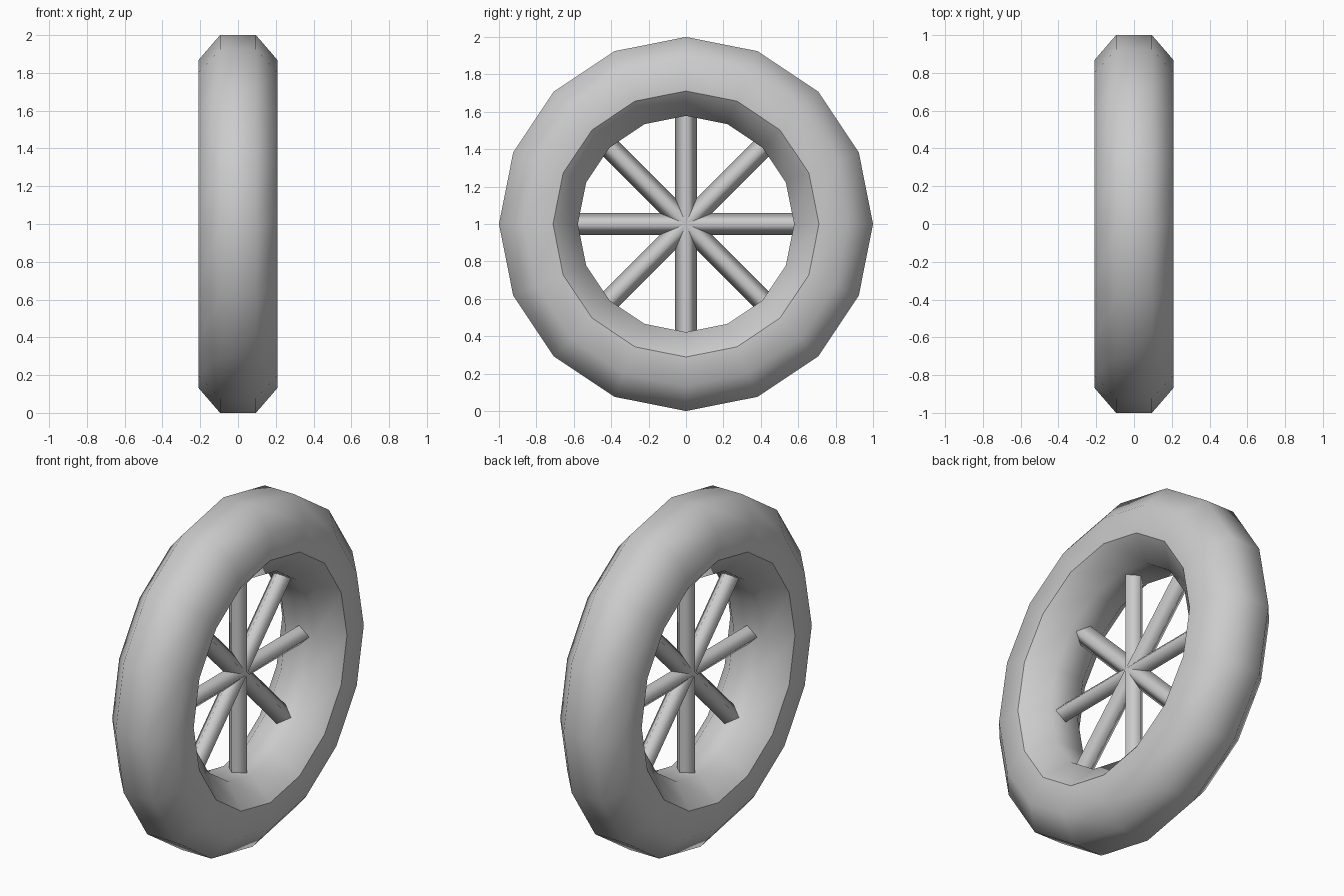
import bpy, bmesh, math
from mathutils import Matrix, Vector

cube = bpy.data.objects.get("Cube")
if cube:
    bpy.data.objects.remove(cube)

SEGMENTS = 16
AXLE_Z = 1.0


def make_material(name, color):
    mat = bpy.data.materials.new(name)
    mat.use_nodes = True
    mat.diffuse_color = color
    mat.node_tree.nodes["Principled BSDF"].inputs["Base Color"].default_value = color
    return mat


grey = make_material("plain grey", (0.6, 0.6, 0.6, 1))


def finish(name, bm):
    """Turn a bmesh into a smooth grey object at axle height."""
    bmesh.ops.recalc_face_normals(bm, faces=bm.faces)
    for face in bm.faces:
        face.smooth = True
    mesh = bpy.data.meshes.new(name)
    bm.to_mesh(mesh)
    bm.free()
    mesh.materials.append(grey)
    obj = bpy.data.objects.new(name, mesh)
    obj.location.z = AXLE_Z
    bpy.context.collection.objects.link(obj)
    return obj


# Tyre: eight-sided section (x, radius) swept round the axle
half = [(0.095, 1.0), (0.21, 0.867), (0.21, 0.711), (0.095, 0.578)]
section = half + [(-x, r) for x, r in reversed(half)]
bm = bmesh.new()
rings = []
for i in range(SEGMENTS):
    a = math.tau * i / SEGMENTS
    rings.append([bm.verts.new((x, r * math.sin(a), r * math.cos(a))) for x, r in section])
count = len(section)
for i in range(SEGMENTS):
    near, far = rings[i], rings[(i + 1) % SEGMENTS]
    for j in range(count):
        k = (j + 1) % count
        bm.faces.new((near[j], near[k], far[k], far[j]))
    # Crisp inner rim on both sides
    for j in (2, 5):
        bm.edges.get((near[j], far[j])).smooth = False
finish("tyre", bm)

# Spokes: four diamond-section bars crossing at the hub
for i in range(4):
    bm = bmesh.new()
    bmesh.ops.create_cone(bm, cap_ends=True, segments=4, radius1=0.058, radius2=0.058, depth=1.17)
    # Put section corners on the axle direction
    corner = max(bm.verts, key=lambda v: v.co.x).co
    turn = -math.atan2(corner.y, corner.x)
    rotation = Matrix.Rotation(math.pi * i / 4, 4, "X") @ Matrix.Rotation(turn, 4, "Z")
    for edge in bm.edges:
        if any(len(f.verts) == 4 and abs(f.normal.z) > 0.9 for f in edge.link_faces):
            edge.smooth = False
    bmesh.ops.transform(bm, matrix=rotation, verts=bm.verts)
    finish(f"spoke_bar_{i + 1}", bm)
